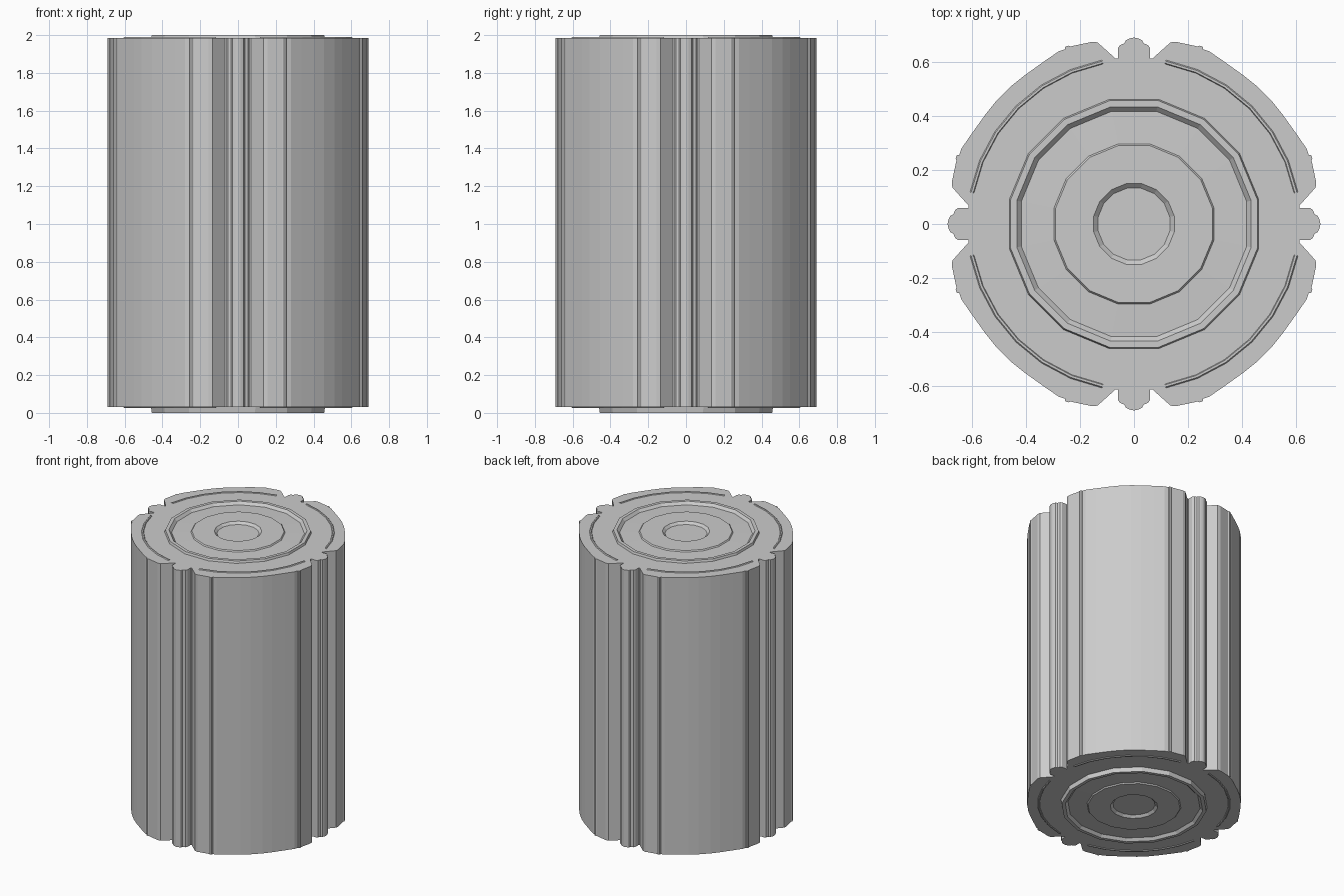
import bpy, bmesh, math

if "Cube" in bpy.data.objects:
    bpy.data.objects.remove(bpy.data.objects["Cube"])

N = 16          # sides of the round core
R_CORE = 0.47   # radius where the core meets the shell
Z0, Z1 = 0.03, 1.985


def finish(bm, name):
    bmesh.ops.recalc_face_normals(bm, faces=bm.faces[:])
    me = bpy.data.meshes.new(name)
    bm.to_mesh(me)
    bm.free()
    ob = bpy.data.objects.new(name, me)
    bpy.context.collection.objects.link(ob)
    return ob


def ring(bm, r, z, n=N):
    return [bm.verts.new((r * math.cos(2 * math.pi * (i + .5) / n),
                          r * math.sin(2 * math.pi * (i + .5) / n), z)) for i in range(n)]


# One eighth of the shell outline: rib, V groove, shoulder, bead, outer wall
eighth = [(.69, 0), (.687, .014), (.680, .030), (.668, .036), (.662, .052), (.650, .060),
          (.612, .060), (.612, .068), (.672, .135), (.674, .155), (.657, .235), (.660, .243),
          (.656, .254), (.646, .256), (.638, .280), (.600, .335), (.550, .405), (.510, .455)]
quarter = eighth + [(y, x) for x, y in reversed(eighth[1:])]
outline = []
for k in range(4):
    c, s = [(1, 0), (0, 1), (-1, 0), (0, -1)][k]
    outline += [(c * x - s * y, s * x + c * y) for x, y in quarter]

# Ribbed shell with ring-shaped ends
bm = bmesh.new()
levels = []
for z in (Z0, Z1):
    outer = [bm.verts.new((x, y, z)) for x, y in outline]
    inner = ring(bm, R_CORE, z)
    edges = [bm.edges.new((l[i - 1], l[i])) for l in (outer, inner) for i in range(len(l))]
    bmesh.ops.triangle_fill(bm, use_beauty=True, edges=edges)
    levels.append(outer)
a, b = levels
for i in range(len(a)):
    bm.faces.new((a[i - 1], a[i], b[i], b[i - 1]))
finish(bm, "ribbed_shell")


# Stepped round ends: raised rim, recessed ring, inner step, centre dimple
def end_disc(name, base, out, height):
    prof = [(R_CORE, 0), (.465, height), (.442, height), (.425, height - .018),
            (.302, height - .014), (.296, height - .006), (.152, height - .006),
            (.135, height - .022)]
    bm = bmesh.new()
    rings = [ring(bm, r, base + out * h) for r, h in prof]
    for p, q in zip(rings, rings[1:]):
        for i in range(N):
            bm.faces.new((p[i - 1], p[i], q[i], q[i - 1]))
    bm.faces.new(rings[-1])
    ob = finish(bm, name)
    # make the open disc face outwards
    if ob.data.polygons[-1].normal.z * out < 0:
        ob.data.flip_normals()


end_disc("top_disc", Z1, 1, 2 - Z1)
end_disc("bottom_disc", Z0, -1, Z0)


# Thin curved ridges between the ribs on both ends
def arc_ridge(name, z, h):
    bm = bmesh.new()
    for k in range(4):
        prev = None
        for i in range(7):
            t = math.radians(90 * k + 11 + 68 * i / 6)
            cur = [bm.verts.new((r * math.cos(t), r * math.sin(t), zz))
                   for r, zz in ((.603, z), (.606, z + h), (.614, z + h), (.618, z))]
            if prev:
                for j in range(3):
                    bm.faces.new((prev[j], prev[j + 1], cur[j + 1], cur[j]))
            prev = cur
    finish(bm, name)


arc_ridge("top_arc_ridges", Z1, .005)
arc_ridge("bottom_arc_ridges", Z0, -.005)
